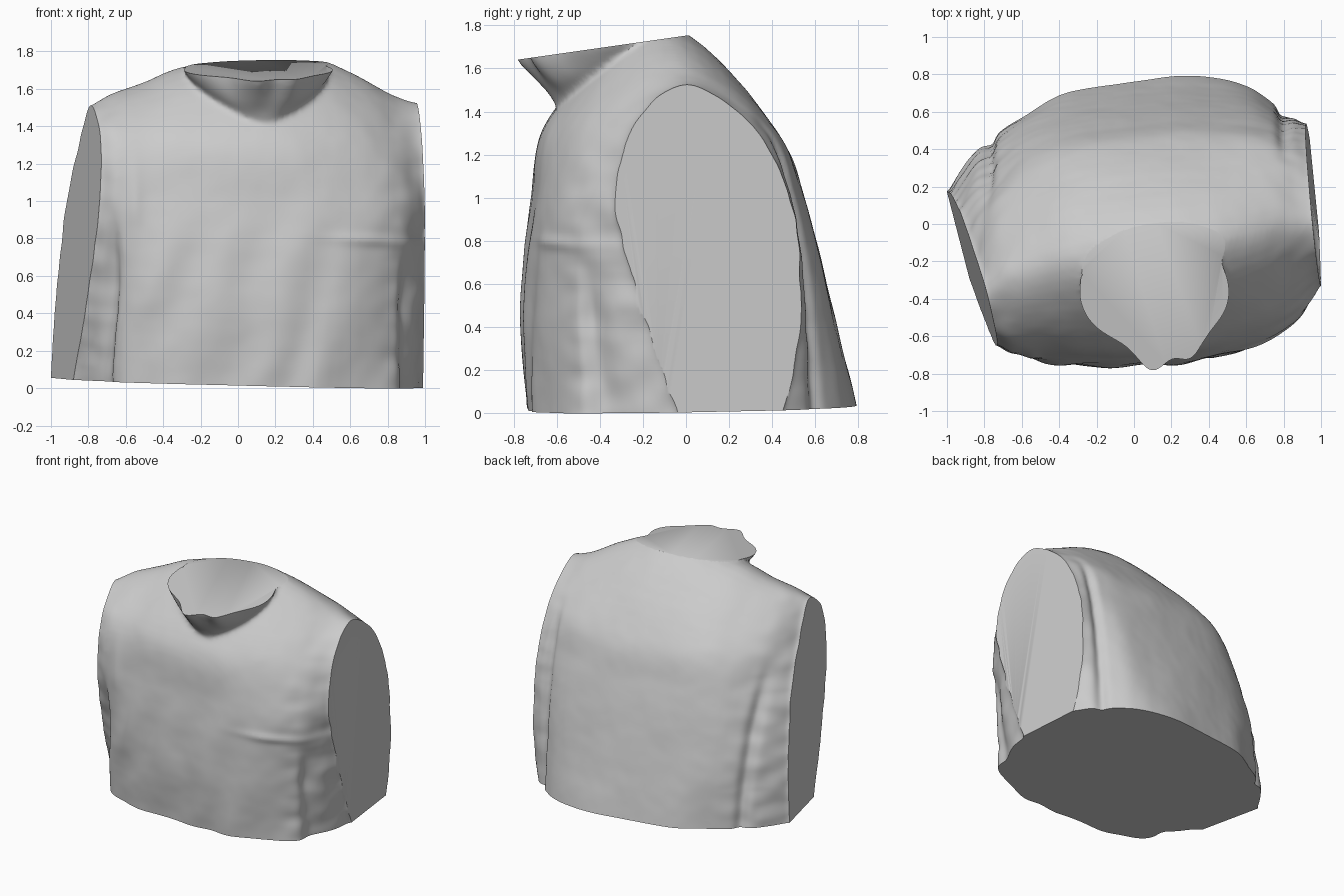
import bpy, bmesh, math
from mathutils import Vector, noise

if "Cube" in bpy.data.objects:
    bpy.data.objects.remove(bpy.data.objects["Cube"])


def spline(rows, steps, power=0):
    """Catmull-Rom through equal-length tuples; power .5 spaces knots by distance."""
    out = []
    for i in range(len(rows) - 1):
        p1, p2 = Vector(rows[i]), Vector(rows[i + 1])
        p0 = Vector(rows[i - 1]) if i else p1 * 2 - p2
        p3 = Vector(rows[i + 2]) if i + 2 < len(rows) else p2 * 2 - p1
        da, db, dc = [(q - p).length ** power for p, q in ((p0, p1), (p1, p2), (p2, p3))]
        m1 = db * ((p1 - p0) / da - (p2 - p0) / (da + db) + (p2 - p1) / db)
        m2 = db * ((p2 - p1) / db - (p3 - p1) / (db + dc) + (p3 - p2) / dc)
        for s in range(steps):
            t = s / steps
            out.append(tuple(p1 * (2 * t ** 3 - 3 * t * t + 1) + m1 * (t ** 3 - 2 * t * t + t)
                             + p2 * (3 * t * t - 2 * t ** 3) + m2 * (t ** 3 - t * t)))
    return out + [tuple(rows[-1])]


def loft(bm, rings):
    """Closed solid through rings of equal point count."""
    vs = [[bm.verts.new(p) for p in ring] for ring in rings]
    n = len(vs[0])
    faces = [bm.faces.new(vs[0][::-1]), bm.faces.new(vs[-1])]
    for a, b in zip(vs, vs[1:]):
        for i in range(n):
            j = (i + 1) % n
            faces.append(bm.faces.new((a[i], a[j], b[j], b[i])))
    bmesh.ops.recalc_face_normals(bm, faces=faces)


def bell(v, centre, width):
    return math.exp(-((v - centre) / width) ** 2)


def ramp(v, a, b):
    t = min(max((v - a) / (b - a), 0), 1)
    return t * t * (3 - 2 * t)


# Sideways slices: x, skew by y, skew by z, front y at 4 heights,
# top y and z, back y at 4 heights (downwards)
FRONT_Z = (-.05, .5, 1.0, 1.36)
BACK_Z = (1.3, 1.0, .5, -.05)
SLICES = [
    (-.958, -.26, .05, -.25, -.49, -.64, -.58, -.36, 1.50, -.17, .02, .14, .18),
    (-.86, -.22, .04, -.36, -.56, -.69, -.61, -.32, 1.54, -.04, .12, .25, .31),
    (-.75, -.17, .03, -.60, -.67, -.70, -.62, -.28, 1.58, .09, .22, .36, .44),
    (-.55, -.10, .02, -.70, -.74, -.71, -.62, -.22, 1.64, .25, .39, .52, .57),
    (-.30, -.04, 0, -.73, -.76, -.72, -.64, -.17, 1.72, .37, .49, .62, .73),
    (.10, 0, 0, -.72, -.755, -.71, -.64, -.12, 1.80, .42, .54, .67, .79),
    (.40, -.02, 0, -.70, -.72, -.68, -.58, -.10, 1.77, .43, .55, .68, .81),
    (.65, -.06, 0, -.60, -.62, -.60, -.46, -.05, 1.66, .42, .54, .66, .75),
    (.82, -.10, -.01, -.45, -.50, -.50, -.33, 0, 1.58, .40, .51, .59, .64),
    (.93, -.10, -.02, -.18, -.32, -.39, -.25, 0, 1.545, .36, .49, .55, .53),
    (.985, -.10, -.02, -.02, -.19, -.32, -.22, 0, 1.53, .33, .48, .53, .43),
]

# Torso with sleeve stubs
bm = bmesh.new()
dense = spline(SLICES, 5)
first, last = dense[0], dense[-1]
dense = [(first[0] - .08,) + first[1:]] + dense + [(last[0] + .08,) + last[1:]]
rings = []
for x0, by, cz, *r in dense:
    prof = list(zip(r[:4], FRONT_Z)) + [(r[4], r[5])] + list(zip(r[6:], BACK_Z))
    rings.append([(x0 + by * y + cz * z, y, z) for y, z in spline(prof, 9, .5)])
loft(bm, rings)

# Collar flaring up and forward: centre x, y, z, radius x, front and back radius, lip
COLLAR = [(.14, -.38, 1.40, .12, .20, .22, 0),
          (.13, -.38, 1.50, .21, .25, .28, 0),
          (.12, -.38, 1.59, .31, .27, .32, .05),
          (.11, -.37, 1.70, .40, .29, .33, .13),
          (.11, -.37, 1.78, .42, .29, .33, .15)]
rings = []
for cx, cy, cz, rx, rf, rb, lip in spline(COLLAR, 5):
    ring = []
    for k in range(72):
        a = math.tau * k / 72
        x = cx + rx * math.cos(a)
        y = cy + (rb if math.sin(a) > 0 else rf) * math.sin(a)
        if math.sin(a) < 0:
            y -= lip * (bell(x, .10, .10) + .75 * bell(x, .30, .08))
        ring.append((x, y, cz + .143 * (y - cy)))
    rings.append(ring)
loft(bm, rings)

mesh = bpy.data.meshes.new("shirt_torso")
bm.to_mesh(mesh)
bm.free()
torso = bpy.data.objects.new("shirt_torso", mesh)
bpy.context.collection.objects.link(torso)
bpy.context.view_layer.objects.active = torso
torso.select_set(True)

# Fuse into one cloth skin
m = torso.modifiers.new("fuse", 'REMESH')
m.mode, m.voxel_size = 'VOXEL', 0.016
s = torso.modifiers.new("soften", 'SMOOTH')
s.factor, s.iterations = 0.5, 8
for name in ("fuse", "soften"):
    bpy.ops.object.modifier_apply(modifier=name)


def fold(p, n):
    """Height of cloth folds and creases at a point."""
    x, y, z = p
    low = 1 - ramp(z, .5, 1.2)
    side = ramp(abs(x - .05), .6, .85)
    d = .006 * noise.noise(p * 4) + .0012 * noise.noise(p * 11)
    d += .010 * side * noise.noise(Vector((x * 6, y * 6, z * 9)))
    if n.y < 0:
        d += .008 * low * math.sin(17 * x - 5 * z + 2 * noise.noise(p * 2))
        d -= .04 * bell(x, -.66 - .05 * (1 - z), .035) * (1 - ramp(z, .6, 1.0))
        d -= .035 * bell(x, .90, .03) * (1 - ramp(z, .45, .75))
        d += .014 * bell(z, .79 - .05 * (x - .7), .03) * bell(x, .72, .2)
        d += .012 * bell(x, -.55, .04) * bell(z, 1.0, .18)
    else:
        d += .004 * low * math.sin(9 * x + 3 * z)
        d -= .03 * bell(x, .80, .035) * (1 - ramp(z, 1.1, 1.4))
        d -= .03 * bell(x, -.78, .035) * (1 - ramp(z, .9, 1.25))
    return d


bm = bmesh.new()
bm.from_mesh(mesh)
bm.normal_update()
moves = [(v, v.normal * fold(v.co, v.normal)) for v in bm.verts]
for v, d in moves:
    v.co += d

# Flat cuts: hem, neck, left sleeve, right sleeve
CUTS = [((0, 0, .027), (-.025, .018, -1)),
        ((0, -.02, 1.75), (0, -.143, 1)),
        ((-.958, 0, 0), (-1, -.26, .05)),
        ((.985, 0, 0), (1, .10, .02))]
for co, no in CUTS:
    bmesh.ops.bisect_plane(bm, geom=bm.verts[:] + bm.edges[:] + bm.faces[:],
                           plane_co=co, plane_no=Vector(no).normalized(),
                           clear_outer=True)
    bmesh.ops.holes_fill(bm, edges=[e for e in bm.edges if e.is_boundary], sides=0)
bmesh.ops.recalc_face_normals(bm, faces=bm.faces[:])
bm.to_mesh(mesh)
bm.free()
bpy.ops.object.shade_smooth_by_angle(angle=math.radians(40))
